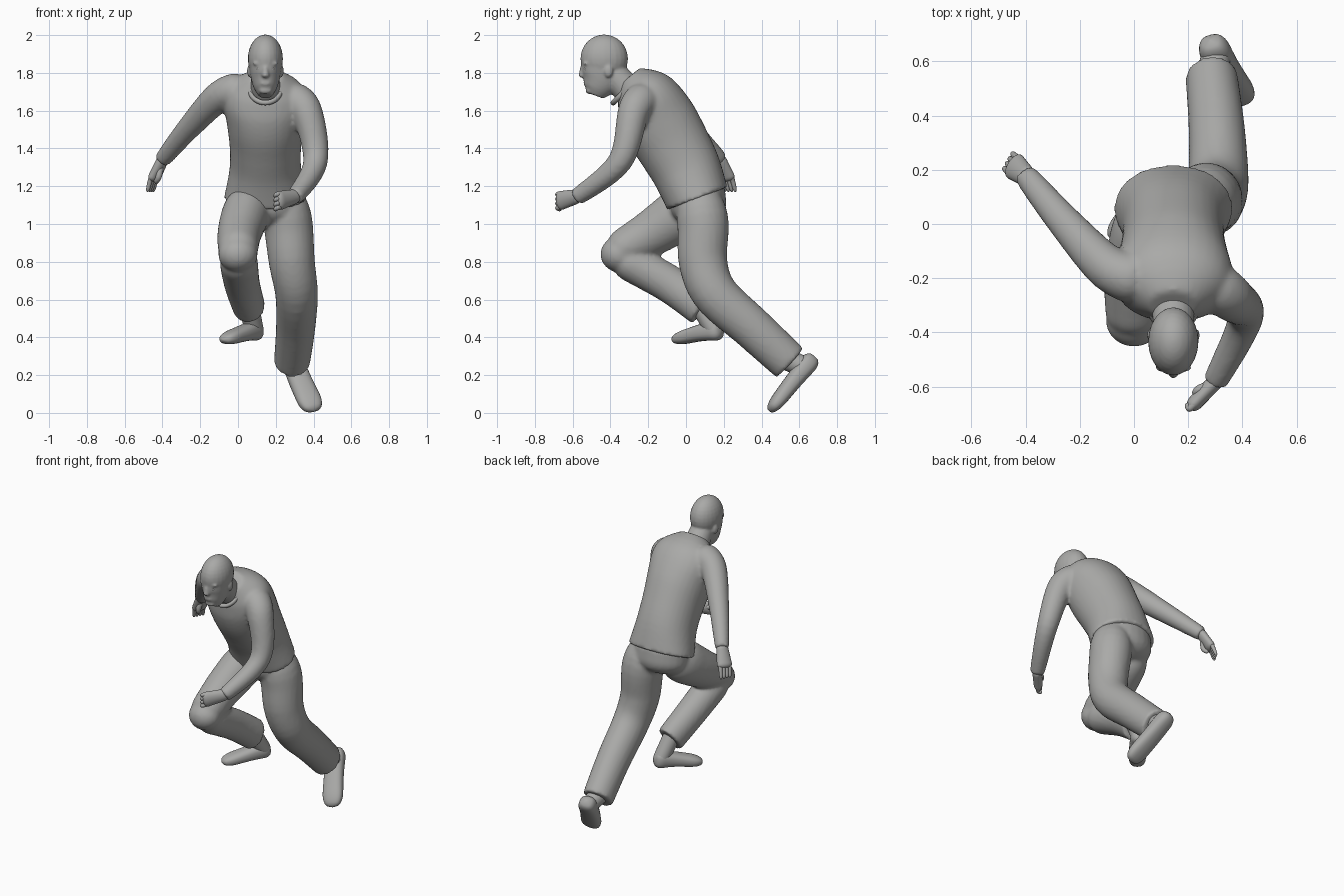
import bpy, bmesh, math
from mathutils import Vector, Matrix

cube = bpy.data.objects.get("Cube")
if cube:
    bpy.data.objects.remove(cube, do_unlink=True)

grey = bpy.data.materials.new("plain grey")
grey.use_nodes = True
tone = (.4, .4, .39, 1)
grey.diffuse_color = tone
grey.node_tree.nodes["Principled BSDF"].inputs["Base Color"].default_value = tone


def finish(name, bm):
    """Turn a bmesh into a smooth grey object that keeps its sharp edges."""
    bmesh.ops.recalc_face_normals(bm, faces=bm.faces)
    mesh = bpy.data.meshes.new(name)
    bm.to_mesh(mesh)
    bm.free()
    mesh.materials.append(grey)
    mesh.shade_smooth()
    mesh.set_sharp_from_angle(angle=math.radians(50))
    obj = bpy.data.objects.new(name, mesh)
    bpy.context.collection.objects.link(obj)
    return obj


def fuse(name, parts, voxel=.012, passes=6):
    """Merge overlapping parts into one continuous, softly blended skin."""
    bm = bmesh.new()
    for part in parts:
        bm.from_mesh(part.data)
        bpy.data.objects.remove(part, do_unlink=True)
    obj = finish(name, bm)
    remesh = obj.modifiers.new("blend", 'REMESH')
    remesh.mode = 'VOXEL'
    remesh.voxel_size = voxel
    remesh.use_smooth_shade = True
    smooth = obj.modifiers.new("soften", 'SMOOTH')
    smooth.iterations = passes


def spline(knots, t):
    """Point on a smooth curve through all knots, with t running from zero to one."""
    last = len(knots) - 1
    index = min(int(t * last), last - 1)
    f = t * last - index
    before, start, end, after = (
        Vector(knots[min(max(index + step, 0), last)]) for step in (-1, 0, 1, 2))
    ease_in = (end - before) / 2
    ease_out = (after - start) / 2
    bend = (end - start) * 3 - ease_in * 2 - ease_out
    close = (start - end) * 2 + ease_in + ease_out
    return start + ease_in * f + bend * f ** 2 + close * f ** 3


def loft(name, path, size, side, power=1, rings=24, sides=24):
    """Skin rounded rings along path(t); size(t) gives half width and half depth."""
    bm = bmesh.new()
    skin = []
    for i in range(rings + 1):
        t = i / rings
        along = (path(min(t + .02, 1)) - path(max(t - .02, 0))).normalized()
        across = Vector(side)
        across = (across - along * across.dot(along)).normalized()
        width, depth = (max(value, .002) for value in size(t))
        ring = []
        for k in range(sides):
            angle = math.tau * k / sides
            u, v = (math.copysign(abs(n) ** power, n) for n in (math.cos(angle), math.sin(angle)))
            ring.append(bm.verts.new(path(t) + across * u * width + along.cross(across) * v * depth))
        skin.append(ring)
    for low, high in zip(skin, skin[1:]):
        for k in range(sides):
            bm.faces.new((low[k], low[k - 1], high[k - 1], high[k]))
    bm.faces.new(skin[0])
    bm.faces.new(skin[-1])
    return finish(name, bm)


def limb(name, joints, width, depth=None, side=(1, 0, 0), soft=(0, 0), power=1):
    """Tapering tube through joints; soft is the share of its length rounded at each end."""
    def size(t):
        ends = 1
        for reach, share in zip((t, 1 - t), soft):
            if reach < share:
                ends *= math.sqrt(1 - (1 - reach / share) ** 2)
        return [(a + (b - a) * t) * ends for a, b in (width, depth or width)]
    return loft(name, lambda t: spline(joints, t), size, side, power)


def trunk(name, rows, power=1):
    """Body mass on the middle line, from rows of y, z, half width and half depth."""
    path = lambda t: Vector((middle, *spline([row[:2] for row in rows], t)))
    return loft(name, path, lambda t: spline([row[2:] for row in rows], t), (1, 0, 0), power, sides=32)


def ball(name, place, size):
    bm = bmesh.new()
    matrix = Matrix.Translation(place) @ Matrix.Diagonal((*size, 1))
    bmesh.ops.create_uvsphere(bm, u_segments=24, v_segments=16, radius=1, matrix=matrix)
    return finish(name, bm)


def hand(word, wrist, knuckles, tip, spread, thumb, side):
    """Palm from wrist to knuckles, four fingers fanned along spread, and a thumb."""
    wrist, knuckles, tip, spread, thumb = map(Vector, (wrist, knuckles, tip, spread, thumb))
    limb(word + "_palm", [wrist, knuckles], (.03, .028), (.034, .055), side, both_ends)
    for finger, place in zip(("index", "middle", "ring", "little"), (-1.5, -.5, .5, 1.5)):
        offset = spread * place
        limb(f"{word}_{finger}_finger", [wrist.lerp(knuckles, .8) + offset, knuckles + offset, tip + offset],
             (.015, .01), side=side, soft=both_ends)
    limb(word + "_thumb", [wrist.lerp(knuckles, .3), thumb, thumb.lerp(tip, .4)],
         (.02, .012), side=side, soft=both_ends)


middle = .145
both_ends = (.25, .25)

# Sweater, leaning forward, one sleeve swung back and one bent forward
fuse("sweater", [
    trunk("body", [
        (.06, 1.135, .22, .17), (0, 1.29, .19, .185), (-.07, 1.42, .19, .195),
        (-.14, 1.54, .205, .2), (-.2, 1.65, .22, .18), (-.25, 1.72, .19, .14),
        (-.3, 1.78, .09, .07)], power=.95),
    limb("right_sleeve", [(.04, -.21, 1.71), (-.09, -.165, 1.68), (-.25, 0, 1.52), (-.4, .18, 1.34)],
         (.105, .043), side=(1, -1, 0), soft=(.2, 0)),
    limb("left_sleeve", [(.26, -.21, 1.67), (.36, -.275, 1.6), (.41, -.35, 1.33), (.3, -.58, 1.14)],
         (.105, .045), soft=(.2, 0))])
bpy.ops.mesh.primitive_torus_add(major_radius=.105, minor_radius=.014, location=(middle, -.31, 1.715),
                                 rotation=(math.radians(44), 0, 0))
neckline = bpy.context.object
neckline.name = "neckline"
neckline.scale.x = .8
neckline.data.materials.append(grey)
neckline.data.shade_smooth()

# Head with neck, jaw and face
face = [
    limb("neck", [(middle, -.26, 1.66), (middle, -.41, 1.82)], (.085, .07)),
    ball("skull", (middle, -.433, 1.875), (.093, .126, .128)),
    trunk("jaw", [(-.48, 1.68, .035, .045), (-.465, 1.72, .06, .08), (-.445, 1.78, .078, .108),
                  (-.435, 1.87, .09, .122)]),
    limb("nose", [(middle, -.545, 1.84), (middle, -.55, 1.775)], (.012, .022), soft=both_ends),
    ball("lips", (middle, -.525, 1.745), (.032, .018, .016)),
    ball("chin", (middle, -.51, 1.707), (.035, .022, .02))]
for word, sign in (("right", -1), ("left", 1)):
    face.append(ball(word + "_ear", (middle + sign * .083, -.41, 1.81), (.014, .024, .034)))
    face.append(ball(word + "_brow", (middle + sign * .037, -.53, 1.85), (.03, .016, .012)))
fuse("head", face, voxel=.007, passes=4)
for word, sign in (("right", -1), ("left", 1)):
    ball(word + "_eye", (middle + sign * .035, -.53, 1.82), (.014, .012, .009))

# Hands: the right one hangs open, the left one is curled
hand("right", wrist=(-.39, .17, 1.36), knuckles=(-.45, .22, 1.23), tip=(-.465, .235, 1.17),
     spread=(.01, .018, 0), thumb=(-.42, .17, 1.25), side=(1, -.6, 0))
hand("left", wrist=(.32, -.56, 1.15), knuckles=(.205, -.68, 1.12), tip=(.195, -.66, 1.11),
     spread=(0, 0, -.024), thumb=(.24, -.61, 1.15), side=(1, -1, 0))

# Trousers: seat, trailing left leg, raised right leg with its bent knee
fuse("trousers", [
    limb("seat", [(middle, .05, 1.2), (middle, .08, 1)], (.2, .19), (.155, .145), soft=(.2, .5)),
    limb("left_leg", [(.23, .06, 1.2), (.265, .09, 1), (.285, .09, .8), (.31, .155, .63),
                      (.305, .35, .45), (.285, .55, .265)], (.14, .095), (.145, .105), soft=(.2, 0)),
    limb("right_thigh", [(.07, .08, 1.13), (.01, -.17, .96), (0, -.4, .835)], (.135, .1), (.16, .09),
         soft=(.3, .2)),
    ball("right_knee", (0, -.355, .84), (.105, .098, .095)),
    limb("right_shin", [(0, -.37, .835), (.02, -.1, .69), (.06, .09, .555)], (.105, .085), (.1, .1),
         soft=(.2, 0))])

# Shoes and ankles
limb("right_ankle", [(.055, .07, .58), (.085, .15, .44)], (.055, .05))
limb("right_shoe", [(.11, .19, .44), (.04, .085, .425), (-.08, -.065, .385)],
     (.05, .055), (.06, .03), side=(.8, -.6, 0), soft=both_ends, power=.8)
limb("left_ankle", [(.285, .52, .29), (.3, .61, .25)], (.06, .055))
limb("left_shoe", [(.28, .68, .3), (.33, .57, .17), (.405, .445, .01)],
     (.055, .068), (.055, .035), side=(1, .3, .2), soft=both_ends, power=.8)
